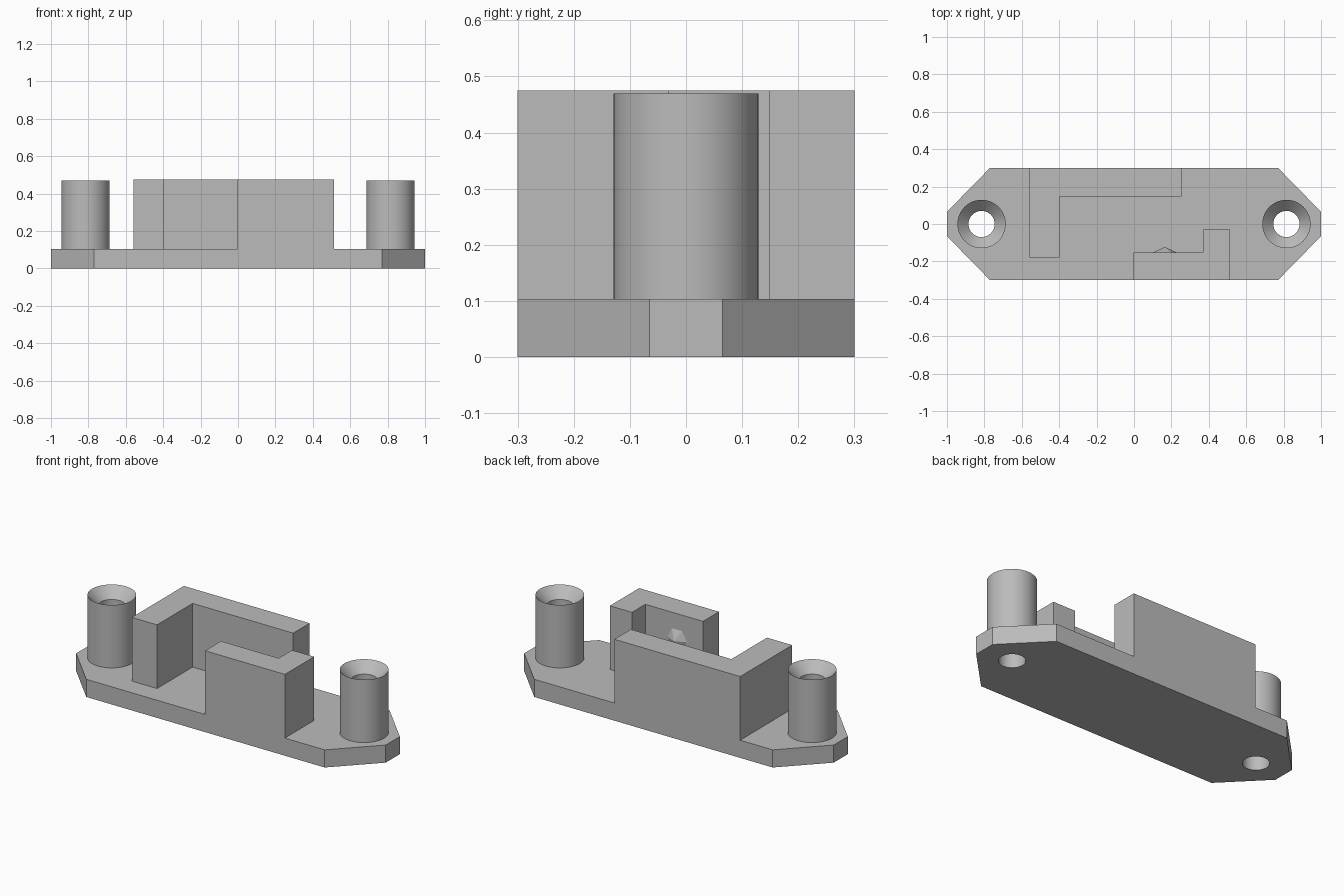
import bpy, bmesh, math
from mathutils import Matrix

cube = bpy.data.objects.get("Cube")
if cube:
    bpy.data.objects.remove(cube, do_unlink=True)

PLATE_TOP, WALL_TOP, POST_TOP = 0.103, 0.475, 0.47
POST_X, POST_R, HOLE_R, SEGMENTS = 0.815, 0.129, 0.07, 64

grey = bpy.data.materials.new("plain grey")
grey.use_nodes = True
colour = (0.5, 0.5, 0.5, 1)
grey.diffuse_color = colour
grey.node_tree.nodes["Principled BSDF"].inputs["Base Color"].default_value = colour


def finish(bm, name, smooth=False):
    bmesh.ops.recalc_face_normals(bm, faces=bm.faces)
    mesh = bpy.data.meshes.new(name)
    bm.to_mesh(mesh)
    bm.free()
    mesh.materials.append(grey)
    obj = bpy.data.objects.new(name, mesh)
    bpy.context.collection.objects.link(obj)
    if smooth:
        bpy.ops.object.select_all(action='DESELECT')
        obj.select_set(True)
        bpy.context.view_layer.objects.active = obj
        bpy.ops.object.shade_smooth_by_angle(angle=math.radians(30))
    return obj


def circle(cx, r):
    return [(cx + r * math.cos(math.tau * i / SEGMENTS),
             r * math.sin(math.tau * i / SEGMENTS)) for i in range(SEGMENTS)]


def prism(name, loops, z0, z1, smooth=False):
    """Extrude an outline, with optional hole loops, from z0 to z1."""
    bm = bmesh.new()
    for loop in loops:
        verts = [bm.verts.new((x, y, z0)) for x, y in loop]
        for a, b in zip(verts, verts[1:] + verts[:1]):
            bm.edges.new((a, b))
    bmesh.ops.triangle_fill(bm, use_beauty=True, use_dissolve=False, edges=bm.edges[:])
    result = bmesh.ops.extrude_face_region(bm, geom=bm.faces[:], use_keep_orig=True)
    top = [g for g in result["geom"] if isinstance(g, bmesh.types.BMVert)]
    bmesh.ops.translate(bm, verts=top, vec=(0, 0, z1 - z0))
    return finish(bm, name, smooth)


# Base plate with chamfered ends and two through holes
quarter = [(1, 0.065), (0.77, 0.3)]
right_end = [(x, -y) for x, y in reversed(quarter)] + quarter
outline = right_end + [(-x, -y) for x, y in right_end]
prism("base_plate", [outline, circle(POST_X, HOLE_R), circle(-POST_X, HOLE_R)],
      0, PLATE_TOP, True)

# Two L-shaped walls
prism("back_wall", [[(-0.56, -0.18), (-0.397, -0.18), (-0.397, 0.148),
                     (0.253, 0.148), (0.253, 0.3), (-0.56, 0.3)]], PLATE_TOP, WALL_TOP)
prism("front_wall", [[(-0.003, -0.3), (0.513, -0.3), (0.513, -0.03),
                      (0.37, -0.03), (0.37, -0.153), (-0.003, -0.153)]], PLATE_TOP, WALL_TOP)


# Hollow posts with countersunk mouths
def post(name, cx):
    profile = [(HOLE_R, PLATE_TOP), (POST_R, PLATE_TOP),
               (POST_R, POST_TOP), (HOLE_R, POST_TOP - 0.06)]
    bm = bmesh.new()
    rings = [[bm.verts.new((x, y, z)) for x, y in circle(cx, r)] for r, z in profile]
    for k in range(len(rings)):
        low, high = rings[k], rings[(k + 1) % len(rings)]
        for i in range(SEGMENTS):
            j = (i + 1) % SEGMENTS
            bm.faces.new((low[i], low[j], high[j], high[i]))
    finish(bm, name, True)


post("left_post", POST_X)
post("right_post", -POST_X)

# Small six-sided bump on the inside of the front wall
bm = bmesh.new()
bmesh.ops.create_cone(bm, cap_ends=True, segments=6, radius1=0.065, radius2=0, depth=0.03,
                      matrix=Matrix.Translation((0.165, -0.138, 0.325))
                      @ Matrix.Rotation(-math.pi / 2, 4, 'X')
                      @ Matrix.Rotation(math.pi / 2, 4, 'Z'))
finish(bm, "retaining_bump")
